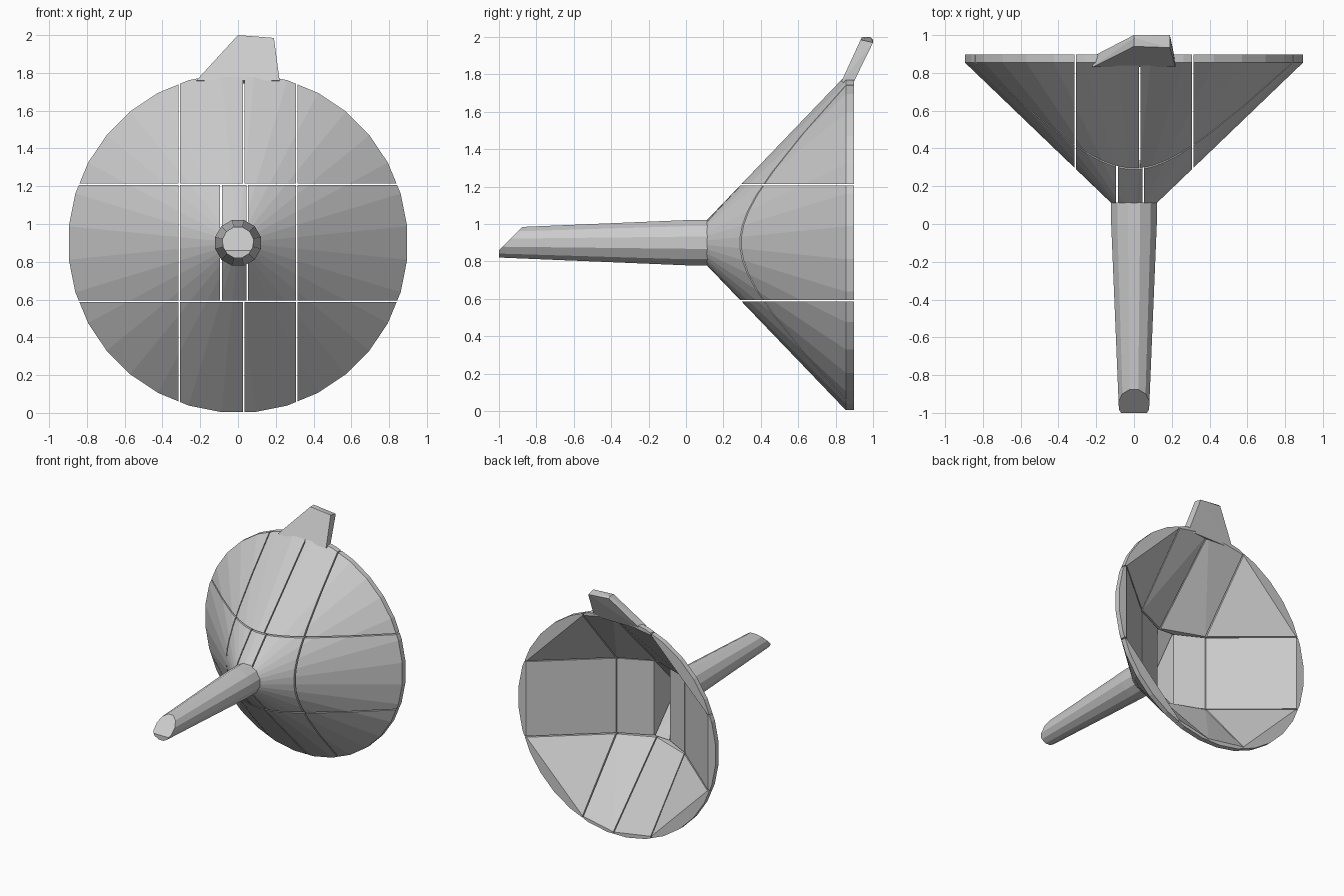
import bpy, bmesh, math
from mathutils import Vector

if "Cube" in bpy.data.objects:
    bpy.data.objects.remove(bpy.data.objects["Cube"])

CZ = 0.9   # height of the funnel axis


def make_object(name, bm):
    bmesh.ops.recalc_face_normals(bm, faces=bm.faces)
    mesh = bpy.data.meshes.new(name)
    bm.to_mesh(mesh)
    bm.free()
    ob = bpy.data.objects.new(name, mesh)
    bpy.context.collection.objects.link(ob)
    return ob


def hull_object(name, points):
    bm = bmesh.new()
    for p in points:
        bm.verts.new(p)
    bmesh.ops.remove_doubles(bm, verts=bm.verts, dist=0.0005)
    bmesh.ops.convex_hull(bm, input=bm.verts)
    bmesh.ops.delete(bm, geom=[v for v in bm.verts if not v.link_faces], context='VERTS')
    bmesh.ops.dissolve_limit(bm, angle_limit=0.005, verts=bm.verts, edges=bm.edges)
    return make_object(name, bm)


def revolve(profile, n, closed=True, phase=0.0):
    # profile of (radius, y) spun round the horizontal axis
    bm = bmesh.new()
    rings = []
    for r, y in profile:
        rings.append([bm.verts.new((r * math.cos(a), y, CZ + r * math.sin(a)))
                      for a in (2 * math.pi * (i + phase) / n for i in range(n))])
    for k in range(len(rings) if closed else len(rings) - 1):
        a, b = rings[k], rings[(k + 1) % len(rings)]
        for i in range(n):
            j = (i + 1) % n
            bm.faces.new((a[i], a[j], b[j], b[i]))
    return bm


def cut(bm, co, no):
    geom = bm.verts[:] + bm.edges[:] + bm.faces[:]
    bmesh.ops.bisect_plane(bm, geom=geom, dist=1e-5, plane_co=co, plane_no=no, clear_outer=True)


# Thin conical wall, divided into panels whose inner sides are flat
WALL = [(0.12, 0.11), (0.9, 0.855), (0.9, 0.897), (0.885, 0.897), (0.10, 0.13)]
C, E, G = 0.31, 1.0, 0.004
cells = [
    (-E, -C, -E, -C), (-E, -C, -C, C), (-E, -C, C, E),
    (C, E, -E, -C), (C, E, -C, C), (C, E, C, E),
    (-C, 0.03, C, E), (0.03, C, C, E),
    (-C, 0.03, -E, -C), (0.03, C, -E, -C),
    (-C, -0.09, -C, C), (0.05, C, -C, C),
    (-0.09, 0.05, 0.02, C), (-0.09, 0.05, -C, -0.02),
]
for i, (x0, x1, z0, z1) in enumerate(cells):
    bm = revolve(WALL, 32, phase=0.5)
    cut(bm, (x0 + G, 0, 0), (-1, 0, 0))
    cut(bm, (x1 - G, 0, 0), (1, 0, 0))
    cut(bm, (0, 0, CZ + z0 + G), (0, 0, -1))
    cut(bm, (0, 0, CZ + z1 - G), (0, 0, 1))
    pts = [v.co.copy() for v in bm.verts]
    bm.free()
    hull_object(f"cone_panel_{i + 1}", pts)

# Tapered spout with an obliquely cut tip
bm = revolve([(0.082, -1.0), (0.125, 0.0), (0.125, 0.115)], 12, closed=False, phase=0.5)
cut(bm, (0, -1.0, 0.86), Vector((0, -1, 1)))
pts = [v.co.copy() for v in bm.verts]
bm.free()
hull_object("spout", pts)

# Hanging tab leaning back from the top of the rim
tab = []
for x, z in [(-0.22, 1.76), (0.0, 2.0), (0.19, 1.985), (0.22, 1.76)]:
    y = 0.83 + (z - 1.76) * 0.46
    tab += [(x, y, z), (x * 0.97, y + 0.06, z - 0.015)]
tab += [(0.0, 1.0, 1.985), (0.0, 0.985, 2.0), (0.19, 1.0, 1.97)]
hull_object("hanging_tab", tab)
